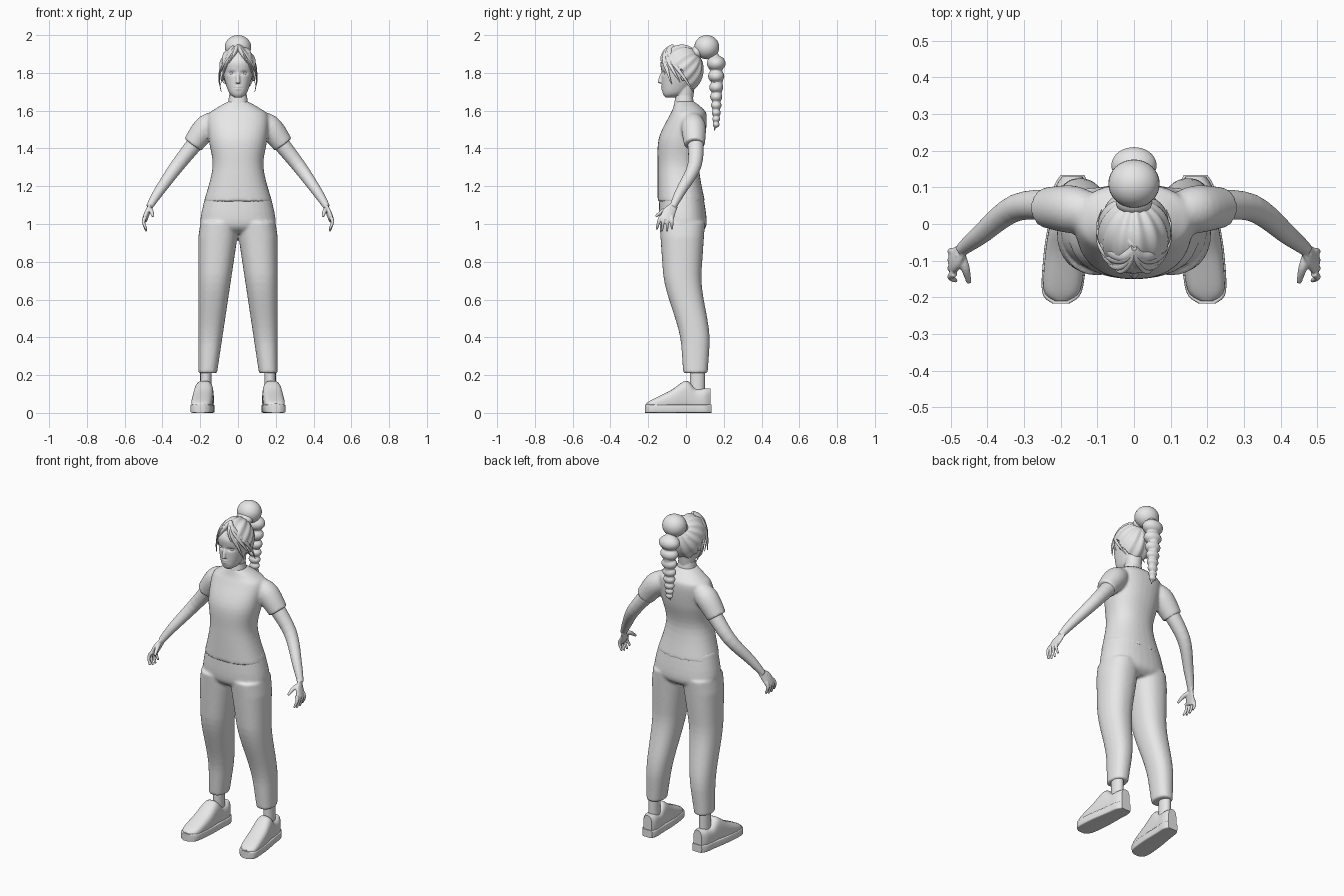
import bpy
import bmesh
import math
from mathutils import Matrix, Vector

cube = bpy.data.objects.get("Cube")
if cube:
    bpy.data.objects.remove(cube)

clay = bpy.data.materials.new("light_grey")
clay.use_nodes = True
clay.diffuse_color = (0.8, 0.8, 0.8, 1)
clay.node_tree.nodes["Principled BSDF"].inputs["Base Color"].default_value = clay.diffuse_color


def spline(rows, steps):
    """Smoothly interpolate rows of numbers."""
    rows = [Vector(row) for row in rows]
    padded = [rows[0]] + rows + [rows[-1]]
    out = []
    for before, start, end, after in zip(padded, padded[1:], padded[2:], padded[3:]):
        leave, arrive = (end - before) / 2, (after - start) / 2
        for k in range(steps):
            t = k / steps
            bend = 3 * (end - start) - 2 * leave - arrive
            twist = 2 * (start - end) + leave + arrive
            out.append(start + t * (leave + t * (bend + t * twist)))
    return out + [rows[-1]]


def oval(centre, a, b, power=1.0, count=32):
    """Ring of points; a power below one makes it boxier."""
    points = []
    for i in range(count):
        angle = math.tau * i / count
        c, s = math.cos(angle), math.sin(angle)
        points.append(centre + a * math.copysign(abs(c) ** power, c)
                      + b * math.copysign(abs(s) ** power, s))
    return points


def skin(bm, rings):
    """Bridge rings of points and cap both ends."""
    loops = [[bm.verts.new(point) for point in ring] for ring in rings]
    for low, high in zip(loops, loops[1:]):
        for i in range(len(low)):
            bm.faces.new((low[i - 1], low[i], high[i], high[i - 1]))
    bm.faces.new(loops[0])
    bm.faces.new(loops[-1])


def body(bm, rows, power=0.88, along_y=False, middle=0):
    """Loft rows of station, half width, low depth, high depth."""
    rings = []
    for station, half, low, high in spline(rows, 5):
        x = middle(station) if callable(middle) else middle
        centre = Vector((x, (low + high) / 2, station))
        depth = Vector((0, (high - low) / 2, 0))
        if along_y:
            centre, depth = centre.xzy, depth.xzy
        rings.append(oval(centre, Vector((half, 0, 0)), depth, power))
    skin(bm, rings)


def tube(bm, rows, side=1, flat=1.0):
    """Loft along a path of x, y, z, radius; side mirrors it."""
    points = spline(rows, 5)
    rings = []
    for i, p in enumerate(points):
        ahead, behind = points[min(i + 1, len(points) - 1)], points[max(i - 1, 0)]
        tangent = (ahead - behind).xyz.normalized()
        a = tangent.cross(Vector((1, 0, 0))).normalized()
        b = tangent.cross(a) * flat
        ring = oval(p.xyz, a * p.w, b * p.w)
        rings.append([Vector((q.x * side, q.y, q.z)) for q in ring])
    skin(bm, rings)


def ball(bm, centre, radii, segments=32):
    matrix = Matrix.Translation(centre) @ Matrix.Diagonal((*radii, 1))
    made = bmesh.ops.create_uvsphere(bm, u_segments=segments, v_segments=segments // 2,
                                     radius=1, matrix=matrix)
    return made["verts"]


def finish(name, bm, voxel=0, thickness=0):
    """Turn the mesh into an object, optionally blending its pieces."""
    bmesh.ops.recalc_face_normals(bm, faces=bm.faces)
    mesh = bpy.data.meshes.new(name)
    bm.to_mesh(mesh)
    bm.free()
    mesh.materials.append(clay)
    part = bpy.data.objects.new(name, mesh)
    bpy.context.collection.objects.link(part)
    if voxel:
        blend = part.modifiers.new("blend", "REMESH")
        blend.mode = "VOXEL"
        blend.voxel_size = voxel
        part.modifiers.new("relax", "SMOOTH").iterations = 5
    if thickness:
        part.modifiers.new("shell", "SOLIDIFY").thickness = thickness
    bpy.ops.object.select_all(action="DESELECT")
    part.select_set(True)
    bpy.context.view_layer.objects.active = part
    if part.modifiers:
        bpy.ops.object.convert(target="MESH")
    bpy.ops.object.shade_smooth_by_angle(angle=math.radians(50))
    return part


def pair(part):
    """Mirror a finished left part to the right."""
    twin = part.copy()
    twin.data = part.data.copy()
    twin.name = part.name.replace("left", "right")
    twin.data.transform(Matrix.Diagonal((-1, 1, 1, 1)))
    twin.data.flip_normals()
    bpy.context.collection.objects.link(twin)


def leg_ring(z, side):
    """Straight outer seam, tapering inseam, calf set behind the thigh."""
    inner = max(0, 0.15 * (0.95 - z))
    outer = min(0.21, 0.35 - 0.15 * z)
    rise = min(1, max(0, (z - 0.35) / 0.4))
    y = 0.05 - 0.07 * rise * rise * (3 - 2 * rise)
    depth = 0.05 + 0.07 * z
    centre = Vector((side * (inner + outer) / 2, y, z))
    return oval(centre, Vector(((outer - inner) / 2, 0, 0)), Vector((0, depth, 0)), 0.88)


# Trousers: hips and two legs blended together
bm = bmesh.new()
body(bm, [(0.95, 0.14, -0.09, 0.07), (1, 0.2, -0.14, 0.11), (1.16, 0.17, -0.14, 0.09)])
for side in (1, -1):
    skin(bm, [leg_ring(0.21 + 0.04 * i, side) for i in range(21)])
finish("trousers", bm, voxel=0.008)

# Shirt: torso and sleeves blended together
bm = bmesh.new()
body(bm, [(1.12, 0.18, -0.15, 0.1), (1.3, 0.135, -0.15, 0.07), (1.45, 0.155, -0.145, 0.1),
          (1.57, 0.16, -0.09, 0.11), (1.61, 0.12, -0.07, 0.09), (1.65, 0.05, -0.06, 0.04)])
for side in (1, -1):
    tube(bm, [(0.11, 0.03, 1.55, 0.05), (0.17, 0.04, 1.51, 0.065), (0.24, 0.045, 1.42, 0.055)], side)
finish("shirt", bm, voxel=0.008)
bm = bmesh.new()
body(bm, [(1.62, 0.056, -0.065, 0.045), (1.68, 0.047, -0.055, 0.035)])
finish("collar", bm)

# Arm, palm, fingers and thumb
bm = bmesh.new()
tube(bm, [(0.2, 0.05, 1.46, 0.045), (0.32, 0.045, 1.31, 0.037), (0.42, -0.03, 1.17, 0.027),
          (0.47, -0.07, 1.09, 0.018)])
tube(bm, [(0.46, -0.06, 1.1, 0.02), (0.48, -0.09, 1.06, 0.035), (0.495, -0.105, 1.02, 0.035)], flat=0.4)
for i in range(4):
    root, tip = 0.02 * i - 0.135, 0.027 * i - 0.155
    low = 0.96 + 0.005 * (i - 1.5) ** 2
    tube(bm, [(0.49, root, 1.04, 0.01), (0.5, (root + tip) / 2, 1.01, 0.009),
              (0.485, tip, low, 0.006)])
tube(bm, [(0.475, -0.08, 1.08, 0.014), (0.46, -0.12, 1.07, 0.012), (0.45, -0.16, 1.04, 0.007)])
pair(finish("left_arm", bm, voxel=0.0035))


# Shoe upper and sole share one outline: station, half width, top
def foot_line(y):
    return 0.18 - 0.09 * y


outline = [(-0.21, 0.02, 0.05), (-0.18, 0.05, 0.07), (-0.08, 0.055, 0.12), (0, 0.05, 0.17),
           (0.05, 0.046, 0.13), (0.1, 0.043, 0.13), (0.13, 0.028, 0.13)]
bm = bmesh.new()
body(bm, [(y, half, 0.01, top) for y, half, top in outline], 0.7, True, foot_line)
pair(finish("left_shoe", bm))
bm = bmesh.new()
body(bm, [(y * 1.03, half + 0.004, 0, 0.045) for y, half, top in outline], 0.25, True, foot_line)
pair(finish("left_sole", bm))
bm = bmesh.new()
tube(bm, [(0.17, 0.06, 0.1, 0.04), (0.17, 0.06, 0.25, 0.04)], flat=0.75)
pair(finish("left_ankle", bm))

# Head, neck, nose and ears
bm = bmesh.new()
body(bm, [(1.67, 0.02, -0.11, -0.06), (1.7, 0.05, -0.125, 0), (1.8, 0.08, -0.13, 0.07),
          (1.87, 0.083, -0.13, 0.08), (1.94, 0.02, -0.06, 0)])
tube(bm, [(0, -0.01, 1.63, 0.043), (0, 0, 1.76, 0.05)])
tube(bm, [(0, -0.12, 1.81, 0.008), (0, -0.135, 1.77, 0.01), (0, -0.137, 1.745, 0.013)])
for side in (1, -1):
    ball(bm, (side * 0.084, -0.01, 1.785), (0.01, 0.02, 0.03))
head = finish("head", bm, voxel=0.004)

# Press in eye sockets, push out lips, part the mouth: x, z, width, height, push
features = [(0.033, 1.8, 0.02, 0.01, 0.01), (0, 1.72, 0.015, 0.01, -0.007), (0, 1.72, 0.02, 0.003, 0.006)]
for v in head.data.vertices:
    if v.co.y < -0.07:
        v.co.y += sum(push * math.exp(-((abs(v.co.x) - x) / w) ** 2 - ((v.co.z - z) / h) ** 2)
                      for x, z, w, h, push in features)
bm = bmesh.new()
ball(bm, (0.033, -0.105, 1.797), (0.014, 0.012, 0.011))
pair(finish("left_eye", bm))

# Swept-back hair shell, ribbed by strands that run to the bun
bm = bmesh.new()
centre = Vector((0, -0.022, 1.82))
radii = Vector((0.098, 0.113, 0.127))
up = Vector((0, -0.66, 0.75))
shell = ball(bm, centre, radii, 96)
for v in shell:
    offset = v.co - centre
    rise = offset.dot(up)
    fade = min(1, math.hypot(offset.x, rise) / 0.08)
    v.co += offset * fade * 0.03 * math.sin(13 * math.atan2(offset.x, rise))


def hairline(y):
    return 1.8 - 0.5 * y if y < -0.03 else max(1.7, 1.76 - 2 * y)


bmesh.ops.delete(bm, geom=[v for v in shell if v.co.z < hairline(v.co.y)], context="VERTS")
finish("hair", bm, thickness=0.012)


# Loose locks drape round the skull from the parting
def lock(bm, turn, tip, side):
    path = []
    for i in range(7):
        t = i / 6
        lift = 1.2 * (1 - t)
        around = math.cos(lift) * 1.05
        path.append((centre.x + radii.x * math.sin(turn * t) * around,
                     centre.y - radii.y * math.cos(turn * t) * around,
                     centre.z + radii.z * math.sin(lift) - (centre.z - tip) * t * t,
                     0.002 + 0.014 * (1 - t * t)))
    tube(bm, path, side, flat=0.6)


bm = bmesh.new()
for side in (1, -1):
    for turn, tip in ((0.5, 1.85), (0.8, 1.81), (1.1, 1.74), (1.5, 1.75), (2.1, 1.7)):
        lock(bm, turn, tip, side)
finish("loose_locks", bm)

# Bun and bubble ponytail
bm = bmesh.new()
ball(bm, (0, 0.11, 1.936), (0.07, 0.066, 0.064))
ball(bm, (0, 0.06, 1.91), (0.05, 0.035, 0.035))
finish("bun", bm)
bm = bmesh.new()
z, size = 1.85, 0.05
for i in range(8):
    ball(bm, (0, 0.16, z), (size * 1.25, size, size * 0.85))
    z -= size * 1.35
    size *= 0.87
tube(bm, [(0, 0.14, 1.9, 0.03), (0, 0.165, 1.75, 0.03), (0, 0.15, 1.49, 0.004)])
finish("ponytail", bm, voxel=0.005)
